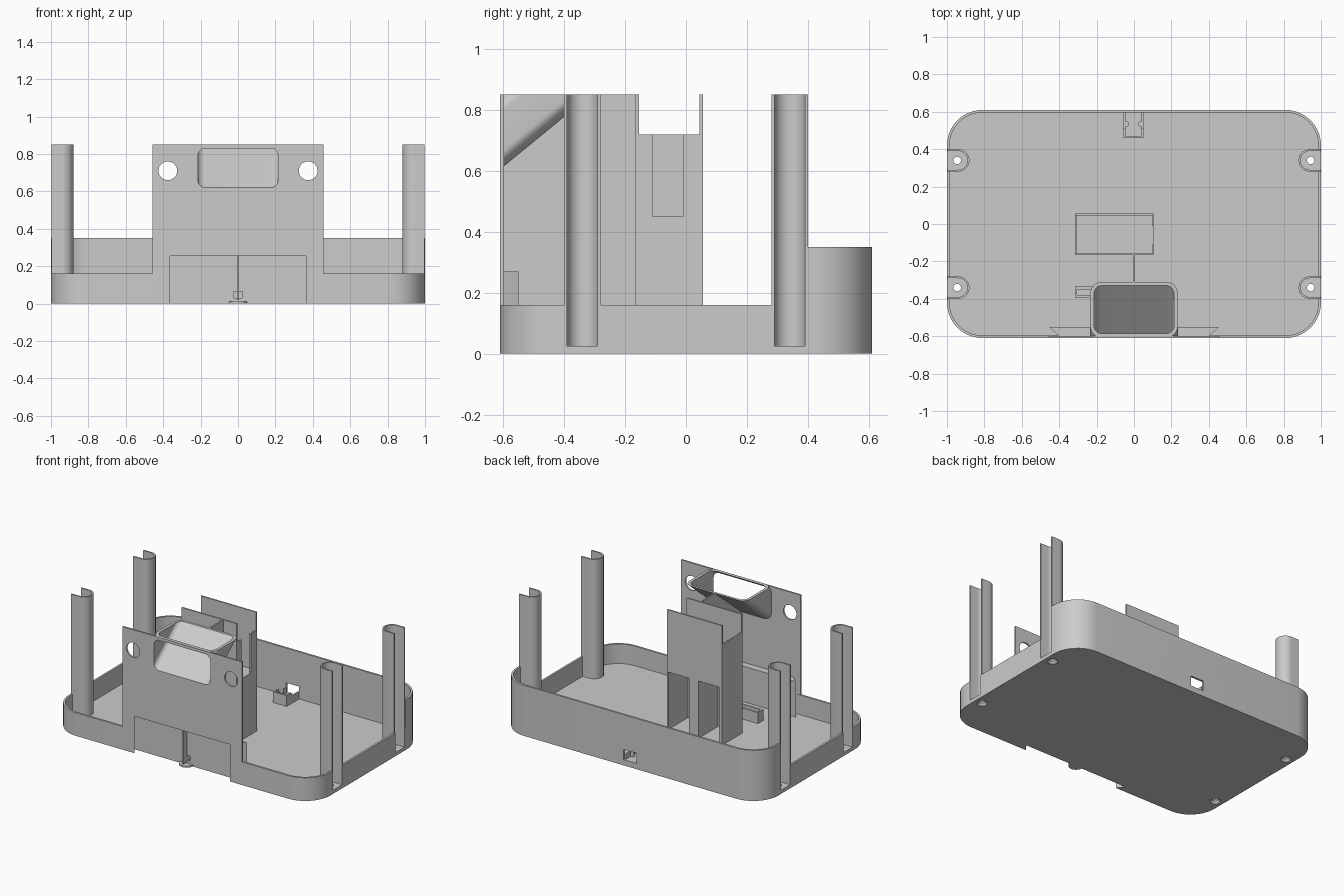
import bpy, bmesh, math
from mathutils import Matrix

if "Cube" in bpy.data.objects:
    bpy.data.objects.remove(bpy.data.objects["Cube"], do_unlink=True)

grey = bpy.data.materials.new("plain grey")
grey.use_nodes = True
grey.diffuse_color = (0.6, 0.6, 0.6, 1)
grey.node_tree.nodes["Principled BSDF"].inputs["Base Color"].default_value = (0.6, 0.6, 0.6, 1)

TOP = 0.85      # height of posts and panel
FLOOR = 0.025   # tray floor thickness
FRONT = -0.61   # front plane
SLOPE = 0.82    # rise of the chute


def finish(name, bm):
    bmesh.ops.recalc_face_normals(bm, faces=bm.faces)
    mesh = bpy.data.meshes.new(name)
    bm.to_mesh(mesh)
    bm.free()
    mesh.materials.append(grey)
    ob = bpy.data.objects.new(name, mesh)
    bpy.context.collection.objects.link(ob)
    return ob


def prism(name, pts, lo, hi, axis="z"):
    """Extrude a 2D outline along an axis."""
    place = {"x": lambda a, b, c: (c, a, b),
             "y": lambda a, b, c: (a, c, b),
             "z": lambda a, b, c: (a, b, c)}[axis]
    bm = bmesh.new()
    rings = [[bm.verts.new(place(a, b, c)) for a, b in pts] for c in (lo, hi)]
    for ring in rings:
        bm.faces.new(ring)
    for i in range(len(pts)):
        j = (i + 1) % len(pts)
        bm.faces.new((rings[0][i], rings[0][j], rings[1][j], rings[1][i]))
    return finish(name, bm)


def box(name, x0, x1, y0, y1, z0, z1):
    return prism(name, [(x0, y0), (x1, y0), (x1, y1), (x0, y1)], z0, z1)


def cone(name, x, y, z0, z1, r0, r1):
    bm = bmesh.new()
    bmesh.ops.create_cone(bm, cap_ends=True, segments=32, radius1=r0, radius2=r1,
                          depth=z1 - z0, matrix=Matrix.Translation((x, y, (z0 + z1) / 2)))
    return finish(name, bm)


def arc(cx, cy, r, a0, a1, n=10):
    return [(cx + r * math.cos(math.radians(a0 + (a1 - a0) * i / n)),
             cy + r * math.sin(math.radians(a0 + (a1 - a0) * i / n))) for i in range(n + 1)]


def rounded(x, y0, y1, r):
    """Rounded rectangle, symmetric in its first coordinate."""
    return (arc(x - r, y1 - r, r, 0, 90) + arc(r - x, y1 - r, r, 90, 180)
            + arc(r - x, y0 + r, r, 180, 270) + arc(x - r, y0 + r, r, 270, 360))


def combine(ob, tools, operation="DIFFERENCE"):
    """Apply boolean tools to an object and delete them."""
    for tool in tools:
        mod = ob.modifiers.new("bool", "BOOLEAN")
        mod.operation = operation
        mod.solver = "EXACT"
        mod.object = tool
    graph = bpy.context.evaluated_depsgraph_get()
    mesh = bpy.data.meshes.new_from_object(ob.evaluated_get(graph))
    ob.modifiers.clear()
    ob.data = mesh
    for tool in tools:
        bpy.data.objects.remove(tool, do_unlink=True)
    return ob


def dovetail():
    """Cutter for the slot in the front face, open at the bottom."""
    return prism("cutter", [(-0.35, -0.63), (0.35, -0.63), (0.4, -0.562), (-0.4, -0.562)],
                 -0.02, 0.255)


def shear(ob):
    for v in ob.data.vertices:
        v.co.z += SLOPE * (v.co.y - FRONT)
    return ob


def chute_bore():
    return shear(prism("cutter", rounded(0.215, 0.62, 0.83, 0.04), -0.65, -0.1, "y"))


# Tray with low front and sides and a tall back
tray = prism("tray", rounded(1.0, FRONT, 0.61, 0.19), 0, 0.35)
cuts = [prism("cutter", rounded(0.986, FRONT + 0.014, 0.596, 0.176), FLOOR, 1),
        box("cutter", -1.1, 1.1, -0.7, 0.4, 0.16, 1),
        box("cutter", -0.05, 0.05, 0.55, 0.7, 0.04, 0.11),
        dovetail()]

# Open corner posts, with their slots and screw holes in the tray
for sx, side in ((1, "left"), (-1, "right")):
    for y, end in ((-0.34, "front"), (0.34, "back")):
        outer = [(0.998, y + 0.06)] + arc(0.94, y, 0.06, 90, 270, 20) + [(0.998, y - 0.06)]
        inner = [(0.998, y - 0.05)] + arc(0.94, y, 0.05, 270, 90, 20) + [(0.998, y + 0.05)]
        prism(f"{end}_{side}_post", [(sx * a, b) for a, b in outer + inner], 0.01, TOP)
        slot = [(1.1, y - 0.05)] + arc(0.94, y, 0.05, 270, 90, 20) + [(1.1, y + 0.05)]
        cuts += [prism("cutter", [(sx * a, b) for a, b in slot], FLOOR, 1),
                 cone("cutter", sx * 0.945, y, -0.01, 0.1, 0.02, 0.02),
                 cone("cutter", sx * 0.945, y, -0.005, 0.015, 0.038, 0.02)]
combine(tray, cuts)

# Front panel with window and two round holes
panel = box("front_panel", -0.457, 0.457, FRONT, FRONT + 0.012, 0, TOP)
holes = [prism("cutter", arc(s * 0.375, 0.71, 0.05, 0, 350, 35), -0.7, -0.5, "y") for s in (1, -1)]
combine(panel, holes + [chute_bore(), dovetail()])

# Slot housing behind the panel
housing = prism("slot_housing", [(-0.4, -0.6), (0.4, -0.6), (0.455, -0.55), (-0.455, -0.55)], 0, 0.27)
combine(housing, [dovetail(), box("cutter", -0.025, 0.025, -0.6, -0.5, 0.03, 0.065)])
prism("slot_lip", arc(0, -0.56, 0.048, 180, 360), 0, 0.012)

# Sloping chute from the window up to an open top
chute = shear(prism("chute", rounded(0.235, 0.605, 0.846, 0.055), FRONT + 0.002, -0.2, "y"))
combine(chute, [chute_bore(), box("cutter", -1, 1, -1, 1, TOP, 2)])

# Thin rib joining the panel, chute and holder
prism("centre_rib", [(-0.6, 0.02), (-0.16, 0.02), (-0.16, TOP), (-0.314, TOP), (-0.6, 0.613)],
      -0.005, 0.005, "x")

# Upright holder: open pocket above, two tunnels below, notch in one side
holder = box("upright_holder", -0.315, 0.105, -0.165, 0.055, 0.02, TOP)
combine(holder, [box("cutter", -0.305, 0.095, -0.155, 0.045, 0.45, 1),
                 box("cutter", -0.4, 0.2, -0.155, 0.045, 0.72, 1),
                 box("cutter", 0.05, 0.2, -0.11, -0.01, 0.45, 0.8),
                 box("cutter", -0.06, 0.095, -0.155, 0.1, FLOOR, 0.42),
                 box("cutter", -0.29, -0.135, -0.155, 0.1, FLOOR, 0.42)])

# Small grooved bracket on the floor
bracket = box("floor_bracket", -0.315, -0.15, -0.395, -0.335, 0.02, 0.1)
combine(bracket, [box("cutter", -0.305, -0.1, -0.38, -0.35, 0.04, 0.2)])

# Clip below the back opening
clip = box("back_clip", -0.055, 0.05, 0.46, 0.6, 0.02, 0.1)
combine(clip, [box("cutter", -0.045, 0.04, 0.47, 0.7, 0.04, 0.2),
               box("cutter", -0.1, 0.1, 0.51, 0.7, 0.075, 0.2)])
for x, side in ((0.036, "left"), (-0.041, "right")):
    cone(f"{side}_clip_peg", x, 0.535, 0.02, 0.075, 0.014, 0.014)

# Smooth the curved walls, keep edges sharp
bpy.ops.object.select_all(action="DESELECT")
for ob in bpy.context.collection.objects:
    if ob.type == "MESH":
        ob.select_set(True)
        bpy.context.view_layer.objects.active = ob
bpy.ops.object.shade_smooth_by_angle(angle=math.radians(30))
